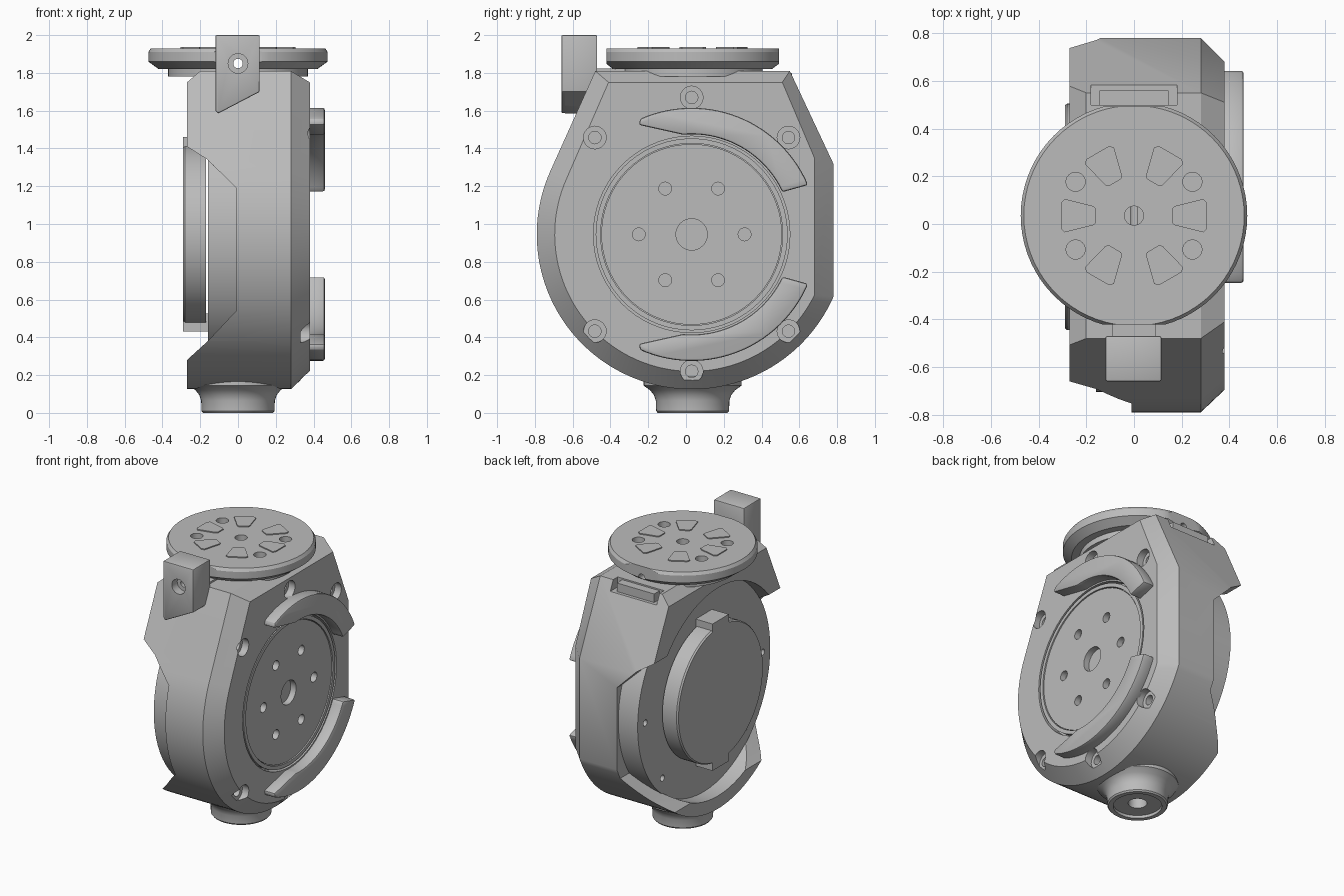
import bpy, bmesh, math
from math import cos, sin, radians, pi

cube = bpy.data.objects.get("Cube")
if cube:
    bpy.data.objects.remove(cube, do_unlink=True)

grey = bpy.data.materials.new("machined grey")
grey.use_nodes = True
grey.diffuse_color = (0.5, 0.5, 0.5, 1)
grey.node_tree.nodes["Principled BSDF"].inputs["Base Color"].default_value = (0.5, 0.5, 0.5, 1)

CY, CZ = 0.03, 0.945      # axis of the round housing
PY = 0.035                # axis of the top plate


def loft(name, sections, axis="x"):
    """Skin equal-length outlines stacked along an axis, capped at both ends."""
    place = {"x": lambda h, u, v: (h, u, v),
             "y": lambda h, u, v: (u, h, v),
             "z": lambda h, u, v: (u, v, h)}[axis]
    bm = bmesh.new()
    rings = [[bm.verts.new(place(h, u, v)) for u, v in pts] for h, pts in sections]
    n = len(rings[0])
    for a, b in zip(rings, rings[1:]):
        for i in range(n):
            j = (i + 1) % n
            bm.faces.new((a[i], a[j], b[j], b[i]))
    bm.faces.new(rings[0])
    bm.faces.new(rings[-1])
    bmesh.ops.recalc_face_normals(bm, faces=bm.faces)
    mesh = bpy.data.meshes.new(name)
    bm.to_mesh(mesh)
    bm.free()
    mesh.materials.append(grey)
    ob = bpy.data.objects.new(name, mesh)
    bpy.context.collection.objects.link(ob)
    return ob


def arc(u, v, r, a0, a1, n):
    angles = [radians(a0 + (a1 - a0) * i / n) for i in range(n + 1)]
    return [(u + r * cos(a), v + r * sin(a)) for a in angles]


def turned(name, u, v, profile, axis="x", n=32):
    """Round part from (position along axis, radius) pairs."""
    return loft(name, [(h, arc(u, v, r, 0, 360, n)[:-1]) for h, r in profile], axis)


def prism(name, pts, lo, hi, axis="x"):
    return loft(name, [(lo, pts), (hi, pts)], axis)


def box(name, x, y, z):
    return prism(name, [(x[0], y[0]), (x[1], y[0]), (x[1], y[1]), (x[0], y[1])], z[0], z[1], "z")


def activate(ob):
    bpy.ops.object.select_all(action="DESELECT")
    ob.select_set(True)
    bpy.context.view_layer.objects.active = ob


def combine(ob, others, op="DIFFERENCE"):
    activate(ob)
    for other in others:
        mod = ob.modifiers.new("cut", "BOOLEAN")
        mod.operation, mod.solver, mod.object = op, "EXACT", other
        bpy.ops.object.modifier_apply(modifier=mod.name)
        bpy.data.objects.remove(other, do_unlink=True)


def soften(ob, width):
    activate(ob)
    mod = ob.modifiers.new("edge", "BEVEL")
    mod.width, mod.segments, mod.limit_method, mod.angle_limit = width, 2, "ANGLE", radians(40)
    bpy.ops.object.modifier_apply(modifier=mod.name)


def around(r, count, start=0):
    for i in range(count):
        a = radians(start) + 2 * pi * i / count
        yield r * cos(a), r * sin(a)


# Housing: round shell with a flat back, tapered shoulders and a chamfered right side
def outline(r, top_l, top_r, shoulder, z_top, z_side):
    end = -math.degrees(math.acos((shoulder - CY) / r))
    return ([(top_l, z_top), (top_r, z_top), (shoulder, z_side)]
            + arc(CY, CZ, r, end, -204, 72))


outer = outline(0.82, -0.48, 0.55, 0.78, 1.81, 1.32)
inner = outline(0.725, -0.41, 0.51, 0.68, 1.75, 1.35)
housing = loft("housing", [(-0.27, outer), (0.28, outer), (0.38, inner)])
side_notch = [(-0.4, 1.495), (-0.27, 1.41), (-0.16, 1.34), (-0.01, 1.19),
              (-0.01, 0.54), (-0.16, 0.38), (-0.27, 0.28), (-0.4, 0.16)]
cutters = [prism("notch", side_notch, -1, 1, "y"),
           turned("cover_recess", CY, CZ, [(-0.5, 0.73), (-0.16, 0.73)], n=72),
           prism("top_chamfer", [(-0.3, 1.724), (-0.3, 1.9), (-0.096, 1.9)], -1, 1, "y"),
           box("clip_recess", (-0.18, 0.18), (0.5, 0.7), (1.74, 1.9)),
           turned("rotor_recess", CY, CZ, [(0.33, 0.52), (0.5, 0.52)], n=72)]
for y, z in around(0.725, 8, 45):
    if abs(z) > 0.1:
        cutters.append(turned("bolt_seat", CY + y, CZ + z, [(0.33, 0.06), (0.5, 0.06)], n=24))
        cutters.append(turned("bolt_hole", CY + y, CZ + z, [(0.24, 0.033), (0.4, 0.033)], n=20))
combine(housing, cutters)

# Inner drum, seen where the shell is cut away
drum = turned("inner_drum", CY, CZ, [(-0.16, 0.735), (0.02, 0.735)], n=72)
combine(drum, [turned("cover_hole", CY + y, CZ + z, [(-0.3, 0.022), (-0.11, 0.022)], n=16)
               for y, z in around(0.65, 8)])

# Left cover cap with key tabs
turned("cover_cap", CY, CZ, [(-0.17, 0.475), (-0.28, 0.475), (-0.29, 0.467)][::1], n=72)
for s, label in ((1, "upper"), (-1, "lower")):
    zs = sorted((CZ + s * 0.42, CZ + s * 0.515))
    box(label + "_cap_tab", (-0.29, -0.155), (CY - 0.09, CY + 0.09), zs)

# Right rotor face with bolt circle, inside a slim ring
rotor = turned("rotor_face", CY, CZ, [(0.3, 0.478), (0.372, 0.478)], n=72)
cutters = [turned("shaft_hole", CY, CZ, [(0.31, 0.083), (0.5, 0.083)])]
cutters += [turned("rotor_hole", CY + y, CZ + z, [(0.31, 0.034), (0.5, 0.034)], n=20)
            for y, z in around(0.28, 6)]
combine(rotor, cutters)
ring = turned("rotor_ring", CY, CZ, [(0.31, 0.508), (0.378, 0.508)], n=72)
combine(ring, [turned("ring_bore", CY, CZ, [(0.2, 0.482), (0.5, 0.482)], n=72)])

# Curved guards above and below the rotor
for s, label in ((1, "upper"), (-1, "lower")):
    pts = (arc(0, 0, 0.67, 23, 114, 28) + [(-0.28, 0.58)] + arc(0, 0, 0.53, 95, 25, 22))
    pts = [(CY + y, CZ + s * z) for y, z in pts]
    soften(prism(label + "_guard", pts, 0.36, 0.46), 0.012)

# Bottom cable neck with a bored end
neck = turned("bottom_neck", 0, 0.035, [(0.005, 0.185), (0.015, 0.193), (0.07, 0.195), (0.1, 0.205),
              (0.125, 0.225), (0.15, 0.26), (0.2, 0.26)], "z", 48)
combine(neck, [turned("neck_recess", 0, 0.035, [(-0.1, 0.155), (0.025, 0.155)], "z"),
               turned("neck_bore", 0, 0.035, [(-0.1, 0.06), (0.15, 0.06)], "z")])
neck.location.z = -0.005

# Top plate: chamfered disc with front and back flats
plate = turned("top_plate", 0, PY, [(1.82, 0.42), (1.86, 0.475), (1.91, 0.475), (1.93, 0.462)], "z", 72)
cutters = [box("front_flat", (-1, 1), (-1, PY - 0.457), (1.7, 2.1)),
           box("back_flat", (-1, 1), (PY + 0.457, 1), (1.7, 2.1)),
           turned("centre_hole", 0, PY, [(1.87, 0.04), (2, 0.04)], "z"),
           turned("cross_bore", 0, 1.85, [(-1, 0.025), (1, 0.025)], "y", 20)]
cutters += [turned("plate_hole", sx * 0.245, PY + sy * 0.142, [(1.87, 0.04), (2, 0.04)], "z", 24)
            for sx in (-1, 1) for sy in (-1, 1)]
combine(plate, cutters)
turned("plate_seat", 0, PY, [(1.78, 0.37), (1.824, 0.37)], "z", 64)
box("back_clip", (-0.145, 0.145), (0.4, 0.56), (1.7, 1.8))
box("front_clip", (-0.09, 0.09), (-0.48, -0.3), (1.75, 1.823))

# Raised wedge pads on the plate
for i in range(6):
    c, s = cos(i * pi / 3), sin(i * pi / 3)
    wedge = [(0.17, -0.04), (0.29, -0.07), (0.305, -0.055), (0.305, 0.055),
             (0.29, 0.07), (0.17, 0.04), (0.16, 0.03), (0.16, -0.03)]
    pts = [(u * c - v * s, PY + u * s + v * c) for u, v in wedge]
    prism("plate_pad_%d" % (i + 1), pts, 1.925, 1.937, "z")

# Front bracket block with slanted foot and cross bore
block_outline = [(-0.12, 2.0), (0.115, 2.0), (0.115, 1.7), (-0.105, 1.585), (-0.12, 1.6)]
block = prism("front_block", block_outline, -0.66, -0.47, "y")
soften(block, 0.008)
combine(block, [turned("block_bore", 0, 1.85, [(-1, 0.025), (0, 0.025)], "y", 20),
                turned("block_counterbore", 0, 1.85, [(-1, 0.052), (-0.6, 0.052)], "y", 24)])
foot = [(-0.12, 1.7), (0.115, 1.7), (-0.105, 1.585), (-0.12, 1.6)]
prism("block_foot", foot, -0.64, -0.45, "y")

# Smooth round surfaces, keep machined edges crisp
for ob in bpy.context.scene.objects:
    if ob.type == "MESH":
        activate(ob)
        bpy.ops.object.shade_smooth_by_angle(angle=radians(28))
